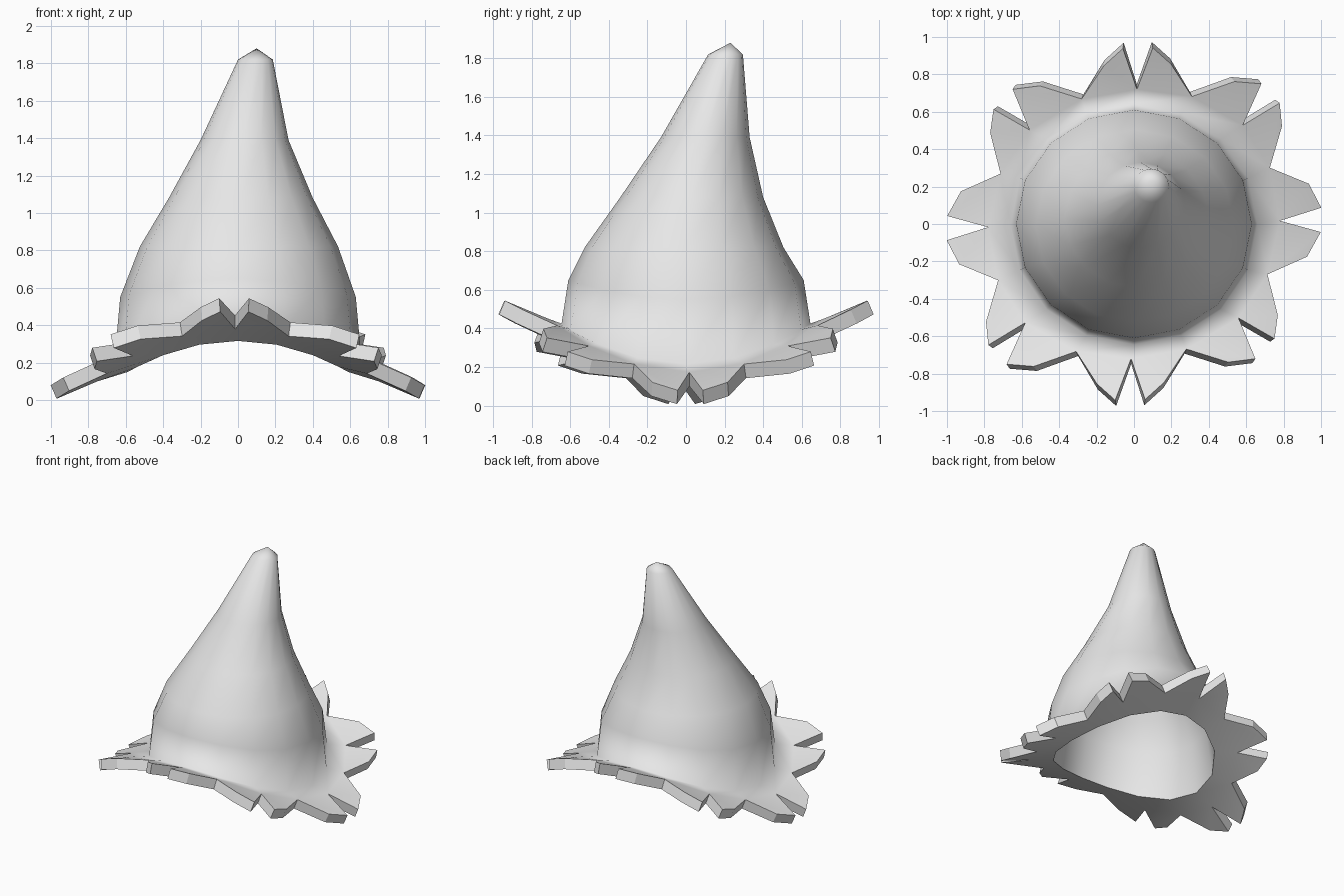
import bpy, bmesh
from math import cos, sin, pi

cube = bpy.data.objects.get("Cube")
if cube:
    bpy.data.objects.remove(cube, do_unlink=True)

SIDES = 16
THICKNESS = 0.078
SKEW = 0.022


def brim_point(x, y):
    """Saddle raised at front and back, drooping at the sides, slightly skewed."""
    return (x + SKEW * y, y + SKEW * x, 0.32 + 0.255 * y * y - 0.242 * x * x)


felt = bpy.data.materials.new("grey felt")
felt.use_nodes = True
colour = (0.8, 0.8, 0.8, 1)
felt.diffuse_color = colour
felt.node_tree.nodes["Principled BSDF"].inputs["Base Color"].default_value = colour

bm = bmesh.new()

# Crown rings: centre x, centre y, radius x, radius y, height, saddle amount
crown = [(0, 0, 0.66, 0.645, 0.32, 0.105),
         (0, 0, 0.63, 0.61, 0.60, 0.05),
         (0.005, -0.01, 0.53, 0.515, 0.82, 0),
         (0.015, 0.03, 0.385, 0.37, 1.08, 0),
         (0.035, 0.10, 0.235, 0.23, 1.39, 0),
         (0.093, 0.205, 0.093, 0.09, 1.82, 0)]
rings = []
for cx, cy, rx, ry, z, sag in crown:
    ring = []
    for i in range(SIDES):
        a = 2 * pi * i / SIDES
        ring.append(bm.verts.new((cx + rx * cos(a), cy + ry * sin(a),
                                  z - sag * cos(2 * a))))
    rings.append(ring)

# Brim outline for one quarter: a notch and two spike corners, four times
quarter = [[(0.78, 0), (1.0, 0.065), (0.93, 0.195)],
           [(0.72, 0.285), (0.78, 0.505), (0.765, 0.63)],
           [(0.57, 0.515), (0.665, 0.735), (0.52, 0.75)],
           [(0.295, 0.675), (0.18, 0.85), (0.08, 0.94)]]
top_notch = (0, 0.72)
points = [p for spike in quarter for p in spike]
half = points + [top_notch] + [(-x, y) for x, y in reversed(points)]
outline = half + [(x, -y) for x, y in reversed(half[1:-1])]
edge = [bm.verts.new(brim_point(x, y)) for x, y in outline]
notches = edge[::3]

# Crown wall and the tip cap
for low, high in zip([notches] + rings, rings):
    for i in range(SIDES):
        j = (i + 1) % SIDES
        bm.faces.new((low[i], low[j], high[j], high[i]))
apex = bm.verts.new((0.10, 0.23, 1.88))
for i in range(SIDES):
    bm.faces.new((rings[-1][i], rings[-1][(i + 1) % SIDES], apex))

# Brim spikes
for i in range(SIDES):
    k = 3 * i
    bm.faces.new((edge[k], edge[k + 1], edge[k + 2], edge[(k + 3) % len(edge)]))

bmesh.ops.recalc_face_normals(bm, faces=bm.faces)
if apex.link_faces[0].normal.z < 0:
    bmesh.ops.reverse_faces(bm, faces=bm.faces)
shell_faces = 2 * len(bm.faces)
outer_verts = len(bm.verts)

mesh = bpy.data.meshes.new("pointed_hat")
bm.to_mesh(mesh)
bm.free()
hat = bpy.data.objects.new("pointed_hat", mesh)
bpy.context.collection.objects.link(hat)
mesh.materials.append(felt)

# Felt of even thickness, grown inwards
solid = hat.modifiers.new("thickness", "SOLIDIFY")
solid.thickness = THICKNESS
solid.offset = -1
solid.use_even_offset = True
bpy.context.view_layer.objects.active = hat
hat.select_set(True)
bpy.ops.object.modifier_apply(modifier=solid.name)

# Smooth inside and outside, flat cut rim, crisp edge round the head opening
for face in hat.data.polygons:
    face.use_smooth = face.index < shell_faces
for line in hat.data.edges:
    if all(outer_verts <= v < outer_verts + SIDES for v in line.vertices):
        line.use_edge_sharp = True
